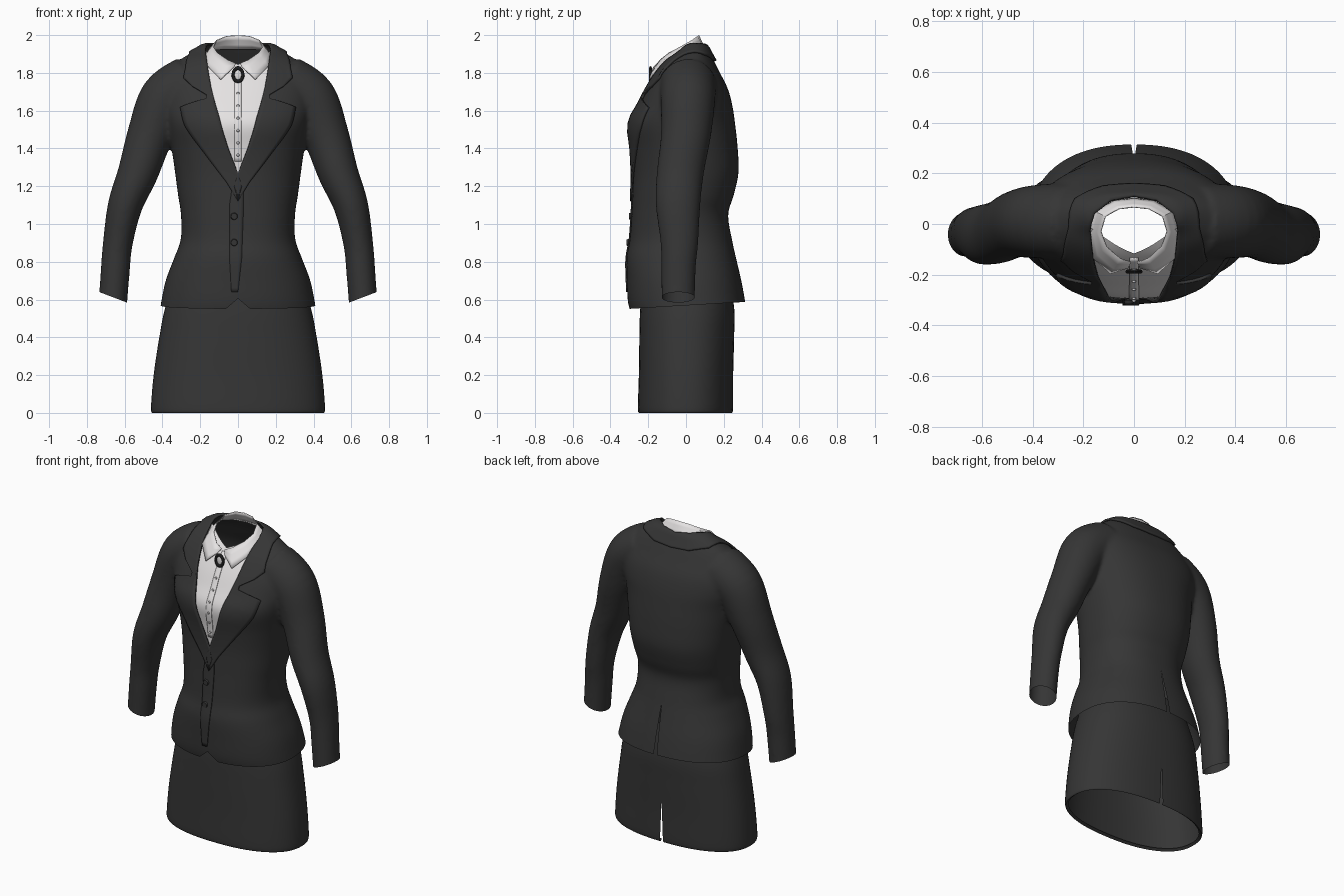
import bpy, bmesh, math
from mathutils import Vector
from mathutils.bvhtree import BVHTree

if "Cube" in bpy.data.objects:
    bpy.data.objects.remove(bpy.data.objects["Cube"])


def material(name, rgb):
    m = bpy.data.materials.new(name)
    m.diffuse_color = (*rgb, 1)
    m.use_nodes = True
    m.node_tree.nodes["Principled BSDF"].inputs["Base Color"].default_value = m.diffuse_color
    return m


CLOTH = material("charcoal cloth", (0.036, 0.036, 0.036))
WHITE = material("white cotton", (0.78, 0.76, 0.76))
BLACK = material("black trim", (0.012, 0.012, 0.012))


def make(name, bm, mat, thick=0, mirror=False):
    me = bpy.data.meshes.new(name)
    bmesh.ops.recalc_face_normals(bm, faces=bm.faces)
    bm.to_mesh(me)
    bm.free()
    me.materials.append(mat)
    me.shade_smooth()
    me.set_sharp_from_angle(angle=0.8)
    ob = bpy.data.objects.new(name, me)
    bpy.context.collection.objects.link(ob)
    if mirror:
        ob.modifiers.new("mirror", 'MIRROR')
    if thick:
        s = ob.modifiers.new("thickness", 'SOLIDIFY')
        s.thickness, s.offset = thick, 0
    return ob


def spline(rows, n):
    # Catmull-Rom through tuples
    out = []
    for i in range(len(rows) - 1):
        a, b, c, d = (rows[max(0, min(len(rows) - 1, i + k))] for k in (-1, 0, 1, 2))
        for j in range(n):
            t = j / n
            out.append([0.5 * (2*q + (r-p)*t + (2*p-5*q+4*r-s)*t*t + (3*q-p-3*r+s)*t**3)
                        for p, q, r, s in zip(a, b, c, d)])
    return out + [list(rows[-1])]


def skin(bm, rings, closed=True, caps=False):
    vs = [[bm.verts.new(p) for p in r] for r in rings]
    n = len(vs[0])
    for a, b in zip(vs, vs[1:]):
        for i in range(n if closed else n - 1):
            j = (i + 1) % n
            bm.faces.new((a[i], a[j], b[j], b[i]))
    if caps:
        bm.faces.new(vs[0][::-1])
        bm.faces.new(vs[-1])


def oval(z, hw, yf, yb, n=64, e=2.3):
    # rounded cross-section between front and back depth
    pts = []
    for i in range(n):
        a = 2 * math.pi * (i + 0.5) / n
        c, s = math.cos(a), math.sin(a)
        pts.append((hw * math.copysign(abs(c) ** (2/e), c),
                    (yf + yb) / 2 + (yb - yf) / 2 * math.copysign(abs(s) ** (2/e), s), z))
    return pts


def region(bm, test):
    fs = [f for f in bm.faces if test(f.calc_center_median())]
    return list({e for f in fs for e in f.edges}) + list({v for f in fs for v in f.verts}) + fs


def drop(bm, test):
    fs = [f for f in bm.faces if test(f.calc_center_median())]
    bmesh.ops.delete(bm, geom=fs, context='FACES')


def wedge(bm, apex, foot, half, side):
    # cut a narrow upward-pointing notch in the front (-1) or back (1)
    for s in (-1, 1):
        g = region(bm, lambda c: c.y * side > 0 and abs(c.x) < 0.15 and c.z < apex + 0.03)
        bmesh.ops.bisect_plane(bm, geom=g, plane_co=(0, 0, apex),
                               plane_no=Vector((apex - foot, 0, s * half)).normalized())
    drop(bm, lambda c: c.y * side > 0 and c.z < apex
         and abs(c.x) < half * (apex - c.z) / (apex - foot))


# Jacket: torso and sleeves fused into one smooth skin
TORSO = [(.50, .42, -.285, .325), (.58, .408, -.307, .315), (.70, .383, -.313, .293),
         (.82, .338, -.315, .265), (.92, .303, -.297, .243), (1.05, .302, -.288, .223),
         (1.15, .317, -.283, .252), (1.27, .333, -.28, .278), (1.40, .352, -.288, .274),
         (1.53, .377, -.303, .26), (1.63, .40, -.255, .245), (1.72, .40, -.21, .22),
         (1.80, .37, -.16, .18), (1.86, .32, -.11, .15), (1.905, .25, -.05, .125),
         (1.945, .18, -.02, .105)]
# centre x, y, z, radius across, radius in depth
SLEEVE = [(.25, .01, 1.745, .15, .15), (.38, .01, 1.66, .143, .145), (.465, 0, 1.47, .122, .133),
          (.53, -.03, 1.27, .107, .125), (.597, -.042, 1.10, .092, .118),
          (.636, -.035, .90, .079, .10), (.65, -.04, .75, .077, .091), (.668, -.042, .50, .075, .088)]
bm = bmesh.new()
skin(bm, [oval(*r) for r in spline(TORSO, 5)], caps=True)
path = spline(SLEEVE, 6)
for s in (-1, 1):
    rings = []
    for i, (x, y, z, rx, ry) in enumerate(path):
        p, q = path[max(i - 1, 0)], path[min(i + 1, len(path) - 1)]
        d = Vector((q[0] - p[0], 0, q[2] - p[2])).normalized()
        rings.append([(s * (x - d.z * rx * math.cos(a)), y + ry * math.sin(a),
                       z + d.x * rx * math.cos(a))
                      for a in [2 * math.pi * k / 32 for k in range(32)]])
    skin(bm, rings, caps=True)
    bmesh.ops.recalc_face_normals(bm, faces=bm.faces)
jacket = make("jacket", bm, CLOTH)
m = jacket.modifiers.new("fuse", 'REMESH')
m.mode, m.voxel_size = 'VOXEL', 0.012
m = jacket.modifiers.new("soften", 'SMOOTH')
m.factor, m.iterations = 0.5, 10
dg = bpy.context.evaluated_depsgraph_get()
solid = bpy.data.meshes.new_from_object(jacket.evaluated_get(dg))
jacket.modifiers.clear()
bm = bmesh.new()
bm.from_mesh(solid)
bmesh.ops.recalc_face_normals(bm, faces=bm.faces)
tree = BVHTree.FromBMesh(bm)


def near(p, off):
    loc, no, _, _ = tree.find_nearest(Vector(p))
    return loc + no * off


def front(x, z, off=0):
    loc, no, _, _ = tree.ray_cast(Vector((x, -1, z)), Vector((0, 1, 0)))
    return loc + no * off if loc else near((x, -.05, z), off)


VEE = [(1.27, 0), (1.40, .05), (1.57, .10), (1.685, .132), (1.80, .155), (1.94, .168)]


def vee(z):
    for (a, u), (b, v) in zip(VEE, VEE[1:]):
        if z <= b:
            return max(-1, u + (v - u) * (z - a) / (b - a))
    return VEE[-1][1]


# Open the cuffs, hem, neck, front vee, hem notch and back vent
for s in (-1, 1):
    bmesh.ops.bisect_plane(bm, geom=region(bm, lambda c: c.x * s > 0.5 and c.z < 0.9),
                           plane_co=(s * .59, 0, .585), clear_inner=True,
                           plane_no=Vector((-.055 * s, 0, .145)).normalized())
bmesh.ops.bisect_plane(bm, geom=region(bm, lambda c: c.z < 0.75 and abs(c.x) < 0.52),
                       plane_co=(0, -.28, .552), clear_inner=True,
                       plane_no=Vector((0, -.06, 1)).normalized())
bmesh.ops.bisect_plane(bm, geom=region(bm, lambda c: c.z > 1.8), plane_co=(0, .1, 1.925),
                       clear_outer=True, plane_no=Vector((0, -.1, 1)).normalized())
drop(bm, lambda c: c.y < 0.02 and c.z > 1.25 and abs(c.x) < vee(c.z) + 0.012)
wedge(bm, 0.605, 0.55, 0.065, -1)
wedge(bm, 0.90, 0.57, 0.012, 1)
bm.to_mesh(jacket.data)
bm.free()
jacket.data.shade_smooth()


def patch(name, rows, off, mat, thick, mirror=False, cols=9, sub=4):
    # cloth strip laid on the jacket surface between paired edge points
    pairs = [[front(p[0], p[1]) if len(p) == 2 else near(p, 0) for p in r] for r in rows]
    rings = []
    for i, (a, b) in enumerate(pairs):
        nxt = pairs[min(i + 1, len(pairs) - 1)]
        for j in range(sub if i < len(pairs) - 1 else 1):
            p, q = a.lerp(nxt[0], j / sub), b.lerp(nxt[1], j / sub)
            rings.append([near(p.lerp(q, k / (cols - 1)), off) for k in range(cols)])
    bm = bmesh.new()
    skin(bm, rings, closed=False)
    return make(name, bm, mat, thick, mirror)


# Collar and notched lapels, from back of neck to the closing point
patch("lapels", [
    ((0, .108, 1.94), (0, .15, 1.86)), ((.09, .09, 1.94), (.12, .14, 1.865)),
    ((.155, .04, 1.93), (.215, .07, 1.87)), ((.17, -.02, 1.91), (.245, 0, 1.87)),
    ((.165, -.07, 1.87), (.265, -.06, 1.84)), ((.155, 1.80), (.287, 1.77)),
    ((.14, 1.715), (.24, 1.725)), ((.132, 1.685), (.165, 1.68)), ((.127, 1.665), (.165, 1.66)),
    ((.118, 1.63), (.30, 1.615)), ((.10, 1.57), (.275, 1.52)), ((.05, 1.40), (.17, 1.37)),
    ((0, 1.27), (.06, 1.22)), ((-.02, 1.20), (0, 1.12))], .008, CLOTH, .012, True)

# Overlapping front edge of the jacket
patch("front_edge", [((-.03, 1.20), (.03, 1.20)), ((-.045, 1.10), (.03, 1.10)),
                     ((-.045, .82), (.02, .82)), ((-.035, .64), (.0, .64))],
      .003, CLOTH, .007, cols=5, sub=8)

# Shirt front behind the vee
bm = bmesh.new()
rings = []
for i in range(33):
    t = i / 32
    row = []
    for k in range(-8, 9):
        x = k / 8 * (max(0, vee(1.22 + .65 * t)) + .035)
        z = 1.22 + t * (.625 + .4 * abs(x))
        row.append(front(x, z) + Vector((0, .008, 0)))
    rings.append(row)
skin(bm, rings, closed=False)
make("shirt_front", bm, WHITE)
patch("shirt_placket", [((-.018, 1.83), (.018, 1.83)), ((-.018, 1.33), (.018, 1.33))],
      -.004, WHITE, .004, cols=4, sub=20)

# Shirt collar with pointed wings: upper edge, lower edge
COLLAR = [((.012, -.15, 1.85), (.022, -.172, 1.83)), ((.055, -.137, 1.868), (.092, -.195, 1.765)),
          ((.108, -.09, 1.905), (.16, -.135, 1.835)), ((.13, -.03, 1.937), (.178, -.03, 1.89)),
          ((.113, .03, 1.972), (.155, .05, 1.92)), ((.06, .06, 1.994), (.08, .092, 1.925)),
          ((0, .067, 1.998), (0, .102, 1.925))]
bm = bmesh.new()
skin(bm, [[Vector(a).lerp(Vector(b), k / 3) for k in range(4)] for a, b in COLLAR], closed=False)
make("shirt_collar", bm, WHITE, .005, True)


def disc(name, loc, r, h, mat):
    bm = bmesh.new()
    bmesh.ops.create_cone(bm, cap_ends=True, segments=20, radius1=r, radius2=r * .8, depth=h)
    ob = make(name, bm, mat)
    ob.location, ob.rotation_euler = loc, (math.pi / 2, 0, 0)


# Buttons
for i, z in enumerate((1.04, .90)):
    disc(f"jacket_button_{i+1}", front(-.02, z, .009), .02, .012, CLOTH)
for i in range(6):
    disc(f"shirt_button_{i+1}", front(0, 1.69 - .065 * i, .001), .008, .008, WHITE)

# Oval neck brooch: dark ring around a pale stone
bm = bmesh.new()
skin(bm, [[((.026 + .008 * math.cos(b)) * math.cos(a), .008 * math.sin(b) - .188,
            1.79 + 1.35 * (.026 + .008 * math.cos(b)) * math.sin(a))
           for b in [math.pi * k / 4 for k in range(8)]]
          for a in [math.pi * j / 14 for j in range(29)]])
bmesh.ops.remove_doubles(bm, verts=bm.verts, dist=1e-5)
make("brooch_ring", bm, BLACK)
bm = bmesh.new()
bmesh.ops.create_uvsphere(bm, u_segments=16, v_segments=10, radius=.024)
stone = make("brooch_stone", bm, WHITE)
stone.location, stone.scale = (0, -.184, 1.79), (.9, .35, 1.3)

# Skirt with turned hem and back slit
SKIRT = [(.012, .44, -.235, .23), (0, .455, -.25, .244), (.03, .461, -.255, .25),
         (.2, .447, -.25, .25), (.4, .417, -.247, .255), (.56, .385, -.242, .255),
         (.75, .32, -.22, .22)]
bm = bmesh.new()
skin(bm, [oval(*r) for r in SKIRT[:2]] [:1] + [oval(*r) for r in spline(SKIRT[1:], 6)])
wedge(bm, .27, 0, .011, 1)
make("skirt", bm, CLOTH)
